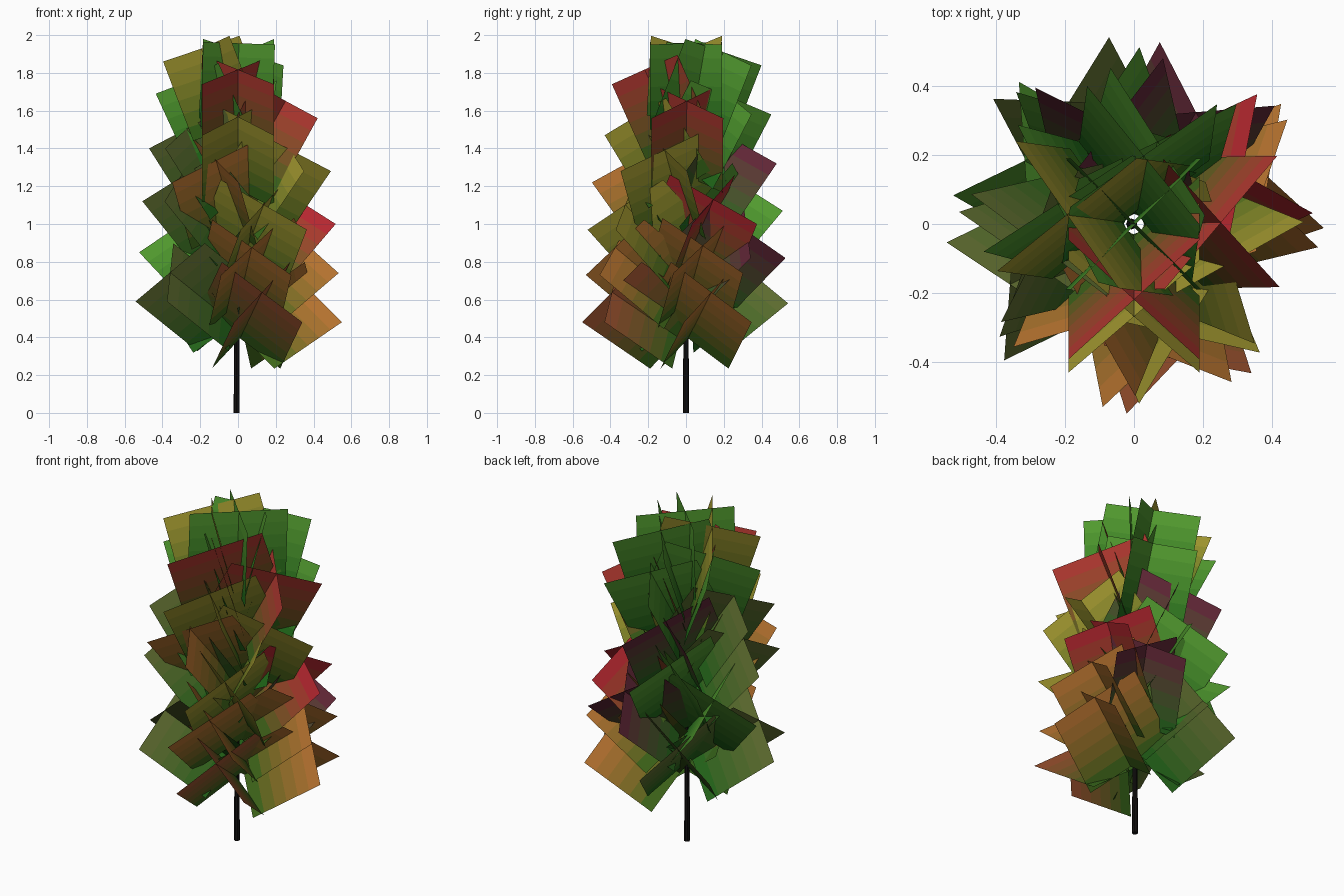
import bpy, bmesh
from math import radians, sin, cos
from mathutils import Vector

if "Cube" in bpy.data.objects:
    bpy.data.objects.remove(bpy.data.objects["Cube"])

LENGTH = 0.45   # card length along its axis
HALF = 0.19     # half of the crossed card's width, per direction
STRIPS = 6      # colour bands from base to tip

GREEN = (0.008, 0.13, 0.008)
HUES = {
    "orange": (0.50, 0.17, 0.03), "crimson": (0.50, 0.01, 0.03),
    "red": (0.46, 0.03, 0.03), "maroon": (0.13, 0.01, 0.04),
    "green": (0.09, 0.34, 0.03), "olive": (0.12, 0.15, 0.03),
    "yellow": (0.38, 0.32, 0.03), "brown": (0.36, 0.08, 0.03),
}


def material(name, col):
    m = bpy.data.materials.get(name) or bpy.data.materials.new(name)
    m.diffuse_color = (*col, 1)
    m.use_nodes = True
    m.node_tree.nodes["Principled BSDF"].inputs["Base Color"].default_value = m.diffuse_color
    return m


def gradient(hue):
    mats = []
    for k in range(STRIPS):
        t = (k + 0.5) / STRIPS
        col = [a + (b - a) * t for a, b in zip(GREEN, HUES[hue])]
        mats.append(material(f"leaf_{hue}_{k}", col))
    return mats


def make_object(name, bm, mats):
    me = bpy.data.meshes.new(name)
    bm.to_mesh(me)
    bm.free()
    for m in mats:
        me.materials.append(m)
    ob = bpy.data.objects.new(name, me)
    bpy.context.collection.objects.link(ob)
    return ob


def spray(name, az, elev, zc, hue, r=0.035):
    """Two crossed cards on one leaning axis; zc = height of the low tip corners."""
    az, elev = radians(az), radians(elev)
    out = Vector((cos(az), sin(az), 0))
    up = Vector((0, 0, 1))
    axis = out * cos(elev) + up * sin(elev)
    u = up * cos(elev) - out * sin(elev)
    side = Vector((-sin(az), cos(az), 0))
    zb = zc - LENGTH * sin(elev) + HALF * cos(elev)
    base = out * r + up * zb
    bm = bmesh.new()
    for sgn in (1, -1):
        d = (side + u * sgn) * HALF
        rows = []
        for k in range(STRIPS + 1):
            p = base + axis * (LENGTH * k / STRIPS)
            rows.append((bm.verts.new(p - d), bm.verts.new(p + d)))
        for k in range(STRIPS):
            (a, b), (c, e) = rows[k], rows[k + 1]
            bm.faces.new((a, b, e, c)).material_index = k
    make_object(name, bm, gradient(hue))


# Trunk: thin tapered pole
bpy.ops.mesh.primitive_cone_add(vertices=8, radius1=0.016, radius2=0.008,
                                depth=1.6, location=(-0.007, 0, 0.8))
trunk = bpy.context.object
trunk.name = "trunk"
trunk.data.materials.append(material("bark", (0.006, 0.005, 0.005)))

# Leaf sprays in four columns: (azimuth, height, tip colour) going up
COLUMNS = {
    "front": [(288, .48, "brown"), (281, .73, "orange"), (293, .97, "yellow"),
              (248, 1.22, "orange"), (270, 1.47, "yellow"), (270, 1.74, "red")],
    "right": [(19, .48, "orange"), (13.5, .74, "orange"), (25, 1.0, "crimson"),
              (-22, 1.28, "yellow"), (1, 1.56, "red")],
    "back": [(118, .58, "olive"), (61, .82, "maroon"), (110, 1.07, "green"),
             (103, 1.32, "maroon"), (74, 1.58, "green"), (82, 1.84, "green")],
    "left": [(206, .59, "olive"), (150, .85, "green"), (198, 1.12, "olive"),
             (193, 1.40, "olive"), (165, 1.69, "green"), (172, 1.86, "yellow")],
}
for col, sprays in COLUMNS.items():
    for i, (az, zc, hue) in enumerate(sprays):
        spray(f"{col}_leaf_spray_{i + 1}", az, 33 + 36 * (zc - .48) / 1.38, zc, hue)

# Upright spray at the crown
spray("crown_leaf_spray", 0, 88, 1.95, "green", -0.01)
